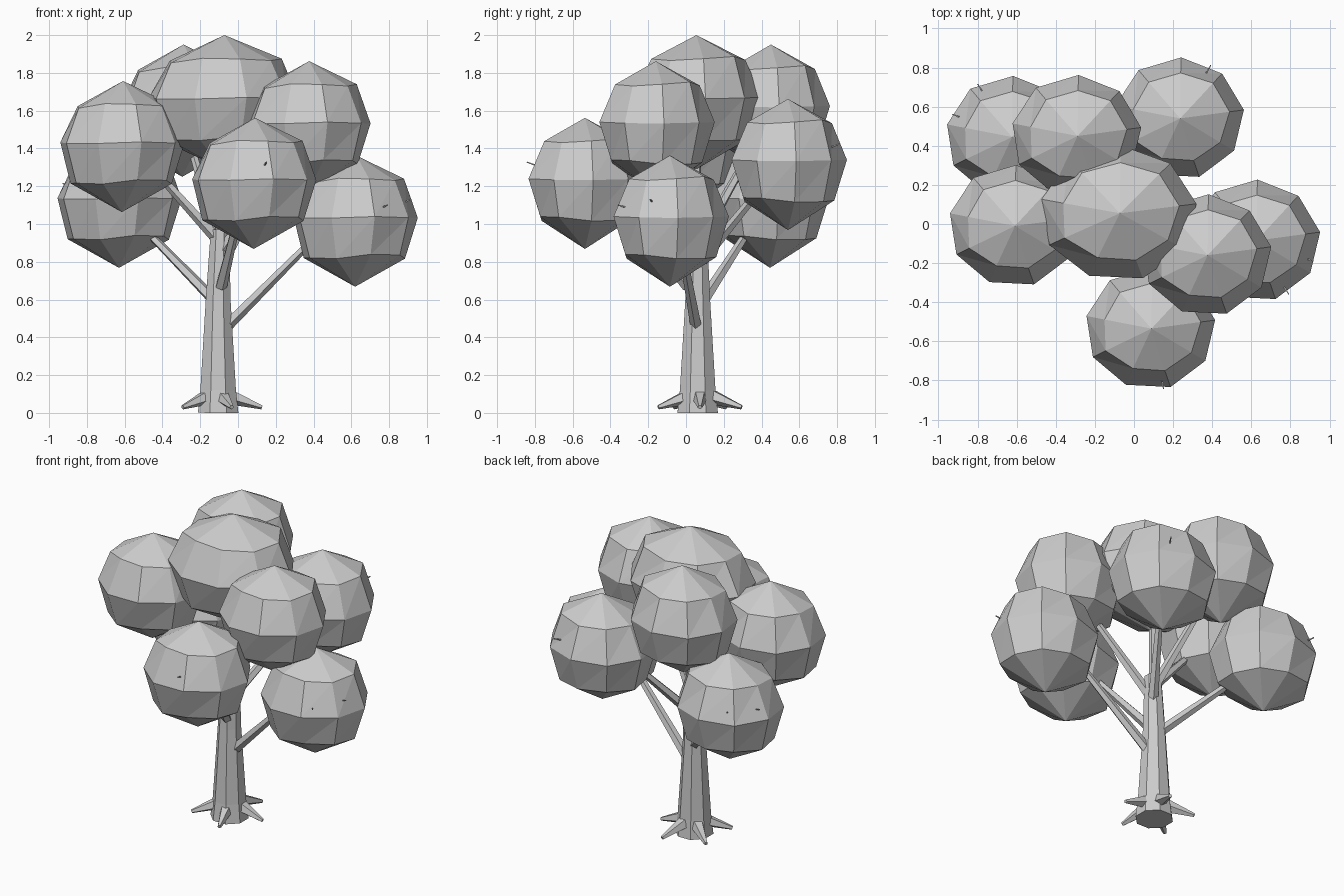
import bpy, bmesh, math, random
from mathutils import Vector

if "Cube" in bpy.data.objects:
    bpy.data.objects.remove(bpy.data.objects["Cube"])

random.seed(4)
grey = bpy.data.materials.new("plain grey")
grey.diffuse_color = (0.6, 0.6, 0.6, 1)
grey.use_nodes = True
grey.node_tree.nodes["Principled BSDF"].inputs["Base Color"].default_value = grey.diffuse_color


def finish(name, bm):
    bmesh.ops.recalc_face_normals(bm, faces=bm.faces)
    me = bpy.data.meshes.new(name)
    bm.to_mesh(me)
    bm.free()
    me.materials.append(grey)
    ob = bpy.data.objects.new(name, me)
    bpy.context.collection.objects.link(ob)


def tube(name, stations, sides):
    """Tapered tube through (point, radius) stations, capped at both ends."""
    bm = bmesh.new()
    pts = [Vector(p) for p, r in stations]
    axis = (pts[-1] - pts[0]).normalized()
    ref = Vector((1, 0, 0)) if abs(axis.z) > 0.9 else Vector((0, 0, 1))
    u = (ref - axis * ref.dot(axis)).normalized()
    v = axis.cross(u)
    rings = []
    for p, (_, r) in zip(pts, stations):
        ang = [2 * math.pi * (i + 0.5) / sides for i in range(sides)]
        rings.append([bm.verts.new(p + r * (math.cos(a) * u + math.sin(a) * v)) for a in ang])
    for lo, hi in zip(rings, rings[1:]):
        for i in range(sides):
            j = (i + 1) % sides
            bm.faces.new((lo[i], lo[j], hi[j], hi[i]))
    bm.faces.new(rings[0][::-1])
    bm.faces.new(rings[-1])
    finish(name, bm)


# Leaf clump: nine-sided faceted ball, one shared shape scaled per clump
SIDES = 9
PROFILE = [(-0.54, 0.82, 0.04), (0.06, 1.0, 0.015), (0.64, 0.75, 0.06)]  # height, radius, jitter
JITTER = [[(random.uniform(1 - q, 1 + q), random.uniform(-q, q)) for _ in range(SIDES)]
          for _, _, q in PROFILE]


def clump(name, c, s):
    bm = bmesh.new()

    def vert(x, y, z):
        return bm.verts.new((c[0] + s[0] * x, c[1] + s[1] * y, c[2] + s[2] * z))
    rings = []
    for (z, r, _), jit in zip(PROFILE, JITTER):
        ring = []
        for i, (k, dz) in enumerate(jit):
            a = math.radians(8 + 40 * i)
            ring.append(vert(r * k * math.cos(a), r * k * math.sin(a), z + dz))
        rings.append(ring)
    low, top = vert(0, 0, -1), vert(0.02, 0, 1)
    for i in range(SIDES):
        j = (i + 1) % SIDES
        bm.faces.new((low, rings[0][j], rings[0][i]))
        bm.faces.new((top, rings[-1][i], rings[-1][j]))
        for a, b in zip(rings, rings[1:]):
            bm.faces.new((a[i], a[j], b[j]))
            bm.faces.new((a[i], b[j], b[i]))
    finish(name, bm)


S = (0.332, 0.31, 0.347)
CLUMPS = {
    "low_left_back": ((-0.63, 0.445, 1.115), S),
    "left": ((-0.615, -0.01, 1.41), S),
    "front": ((0.083, -0.535, 1.215), S),
    "right_upper": ((0.37, -0.16, 1.515), S),
    "right_low": ((0.62, -0.085, 1.015), S),
    "back_right": ((0.23, 0.54, 1.315), S),
    "back_top": ((-0.295, 0.45, 1.60), (0.332, 0.31, 0.35)),
    "top": ((-0.08, 0.055, 1.645), (0.40, 0.345, 0.355)),
}
for n, (c, s) in CLUMPS.items():
    clump("leaf_clump_" + n, c, s)

# Trunk with a thin leader running into the crown
CX, CY = -0.105, 0.062
tube("trunk", [((CX, CY, 0), 0.116), ((CX, CY, 0.12), 0.102), ((CX, CY, 0.6), 0.071),
               ((CX + 0.01, CY, 0.97), 0.053)], 8)
tube("leader", [((CX + 0.01, CY, 0.9), 0.025), ((-0.09, 0.06, 1.45), 0.018)], 5)

# Branches from the trunk into each clump
BRANCHES = {
    "low_left_back": ((-0.12, 0.09, 0.59), (-0.56, 0.38, 1.04)),
    "left": ((-0.10, 0.055, 0.91), (-0.50, 0.01, 1.35)),
    "front": ((-0.09, 0.01, 0.67), (0.02, -0.36, 1.12)),
    "right_upper": ((-0.08, 0.04, 0.86), (0.28, -0.12, 1.40)),
    "right_low": ((-0.06, 0.055, 0.46), (0.46, -0.04, 0.98)),
    "back_right": ((-0.08, 0.08, 0.80), (0.16, 0.44, 1.24)),
    "back_top": ((-0.10, 0.07, 0.90), (-0.26, 0.38, 1.45)),
}
for n, (a, b) in BRANCHES.items():
    tube("branch_" + n, [(a, 0.032), (b, 0.018)], 5)

# Five root spikes around the foot
for i in range(5):
    a = math.radians(72 * i)
    d = Vector((math.cos(a), math.sin(a), 0))
    o = Vector((CX, CY + 0.012, 0))
    tube(f"root_{i + 1}", [(o + d * 0.07 + Vector((0, 0, 0.085)), 0.042),
                           (o + d * 0.232 + Vector((0, 0, 0.03)), 0.012)], 5)

# Tiny twig tips poking out of the outer clumps
TWIGS = [("low_left_back", (-0.9, 0.35, 0.3)), ("low_left_back", (-0.5, 0.8, 0.3)),
         ("right_low", (0.85, -0.3, 0.33)), ("right_low", (0.5, -0.8, 0.25)),
         ("front", (0.2, -0.9, 0.33)), ("back_right", (0.45, 0.75, 0.3))]
for i, (n, d) in enumerate(TWIGS):
    c = Vector(CLUMPS[n][0])
    d = Vector(d).normalized()
    tube(f"twig_{i + 1}", [(c + d * 0.22, 0.006), (c + d * 0.335, 0.004)], 4)
